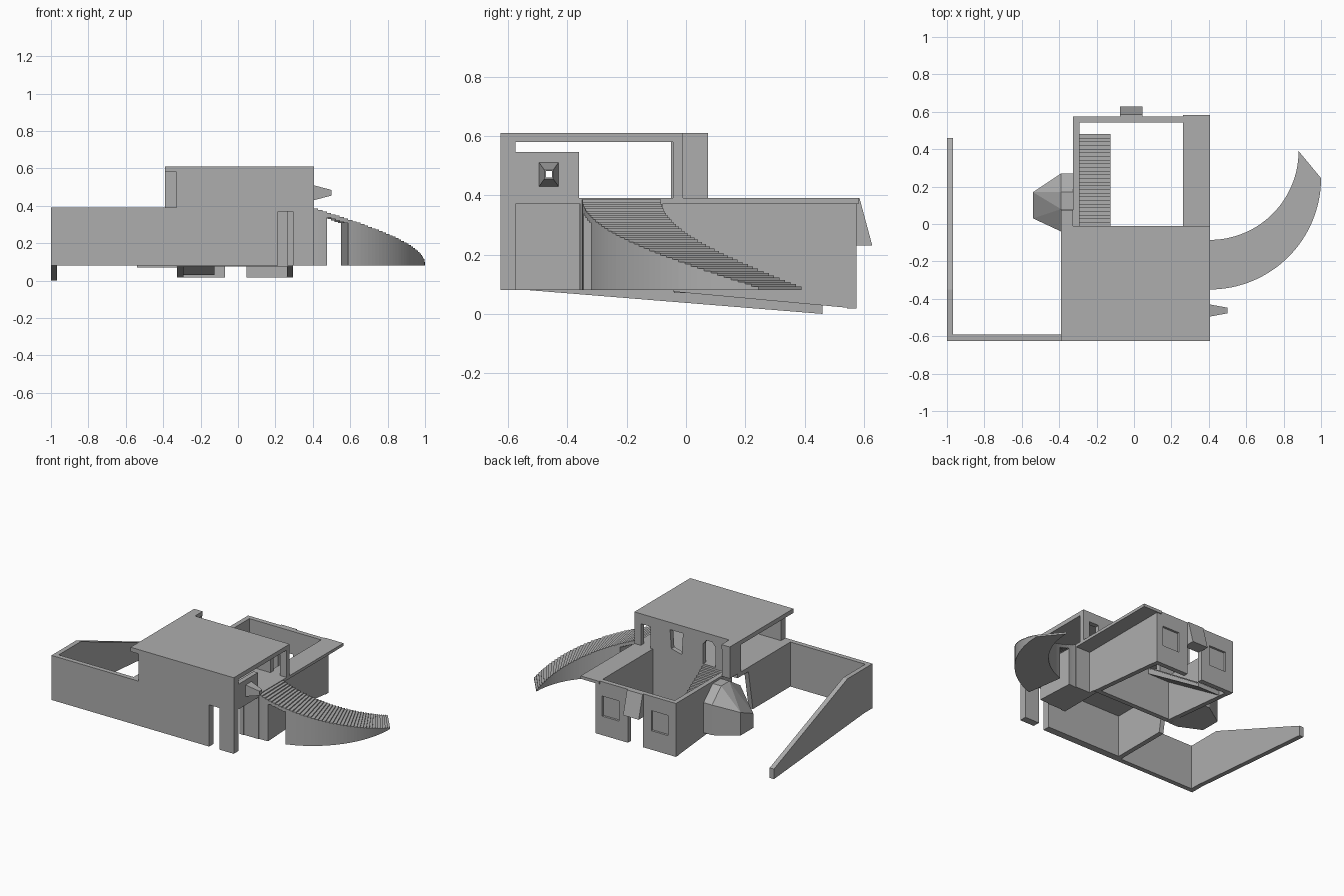
import bpy, bmesh, math
from mathutils import Vector

old = bpy.data.objects.get("Cube")
if old:
    bpy.data.objects.remove(old, do_unlink=True)

plaster = bpy.data.materials.new("grey_plaster")
plaster.use_nodes = True
GREY = (0.42, 0.42, 0.42, 1)
plaster.diffuse_color = GREY
plaster.node_tree.nodes["Principled BSDF"].inputs["Base Color"].default_value = GREY


def finish(name, bm):
    bmesh.ops.recalc_face_normals(bm, faces=bm.faces)
    mesh = bpy.data.meshes.new(name)
    bm.to_mesh(mesh)
    bm.free()
    mesh.materials.append(plaster)
    ob = bpy.data.objects.new(name, mesh)
    bpy.context.collection.objects.link(ob)
    return ob


def add_prism(bm, axis, outline, a, b):
    """Extrude an outline along an axis from a to b."""
    place = {"x": lambda p, t: (t, p[0], p[1]),
             "y": lambda p, t: (p[0], t, p[1]),
             "z": lambda p, t: (p[0], p[1], t)}[axis]
    low = [bm.verts.new(place(p, a)) for p in outline]
    high = [bm.verts.new(place(p, b)) for p in outline]
    bm.faces.new(low)
    bm.faces.new(high)
    n = len(outline)
    for i in range(n):
        j = (i + 1) % n
        bm.faces.new((low[i], low[j], high[j], high[i]))


def prism(name, axis, outline, a, b):
    bm = bmesh.new()
    add_prism(bm, axis, outline, a, b)
    return finish(name, bm)


def rect(a, b, c, d):
    return [(a, c), (b, c), (b, d), (a, d)]


def box(name, x0, x1, y0, y1, z0, z1):
    return prism(name, "z", rect(x0, x1, y0, y1), z0, z1)


def cut(target, axis, outline, a, b):
    """Cut an opening through a wall."""
    cutter = prism("cutter", axis, outline, a, b)
    mod = target.modifiers.new("opening", "BOOLEAN")
    mod.operation, mod.solver, mod.object = "DIFFERENCE", "EXACT", cutter
    bpy.context.view_layer.objects.active = target
    bpy.ops.object.modifier_apply(modifier=mod.name)
    bpy.data.objects.remove(cutter, do_unlink=True)


LOW, FLOOR, EAVE, TOP = 0.08, 0.39, 0.58, 0.61
L, R, F, B = -0.39, 0.405, -0.625, -0.01      # main house extents
CL, CR, CB = -0.325, 0.295, 0.575             # courtyard extents
T = 0.033

# Yard walls
box("yard_front_wall", -1, L, F, F + T, LOW, FLOOR)
prism("yard_side_wall", "x",
      [(F, LOW), (F, FLOOR), (-0.35, FLOOR), (0.46, 0.07), (0.46, 0), (-0.53, LOW)],
      -1, -0.967)

# House lower storey
front = box("house_front_wall", L, R, F, -0.575, LOW, FLOOR)
cut(front, "y", rect(0.215, 0.295, 0, 0.37), -0.7, -0.5)
prism("house_left_wall", "x",
      [(F, LOW), (F, FLOOR), (B, FLOOR), (B, 0.36), (-0.13, 0.36), (-0.18, LOW)], L, L + T)
box("house_right_wall", CR - T, CR, -0.36, B, LOW, FLOOR)
box("floor_slab", L, R, F, B, 0.37, FLOOR)

# House upper storey, open at both sides
box("upper_front_wall", -0.33, R, F, -0.575, FLOOR, EAVE)
back = box("house_back_wall", CL, CR, B - T, B, 0.075, FLOOR)
upper_back = box("upper_back_wall", -0.33, R, B - T, B, FLOOR, EAVE)
cut(upper_back, "y", rect(0.28, 0.355, 0.38, 0.54), -0.1, 0.1)
cut(upper_back, "y", [(0.04, 0.41), (0.12, 0.43), (0.13, 0.56), (0.03, 0.56)], -0.1, 0.1)
cut(upper_back, "y", [(-0.22, 0.38), (-0.125, 0.38), (-0.125, 0.53), (-0.15, 0.56),
                      (-0.195, 0.56), (-0.22, 0.53)], -0.1, 0.1)
parapet = box("side_parapet", R - T, R, F, -0.36, FLOOR, 0.545)
cut(parapet, "x", rect(-0.495, -0.43, 0.43, 0.51), 0.3, 0.5)
box("corner_post", L, -0.33, -0.05, 0.075, FLOOR, EAVE)
prism("roof", "z", [(L, F), (R, F), (R, B), (-0.325, B), (-0.325, 0.075), (L, 0.075)],
      EAVE, TOP)

# Hollow tapered spout on the parapet
bm = bmesh.new()
rings = []
for x, hy, hz in ((R, 0.0325, 0.04), (0.5, 0.015, 0.015), (0.5, 0.01, 0.011), (R - 0.02, 0.028, 0.035)):
    rings.append([bm.verts.new((x, -0.4625 + sy * hy, 0.47 + sz * hz))
                  for sy, sz in ((-1, -1), (1, -1), (1, 1), (-1, 1))])
for k in range(4):
    p, q = rings[k], rings[(k + 1) % 4]
    for i in range(4):
        j = (i + 1) % 4
        bm.faces.new((p[i], p[j], q[j], q[i]))
finish("spout", bm)

# Courtyard walls with a falling base
for name, x in (("courtyard_left_wall", CL), ("courtyard_right_wall", CR - T)):
    prism(name, "x", [(B - T, 0.075), (B - T, FLOOR), (CB, FLOOR), (CB, 0.018)], x, x + T)
rear = box("courtyard_back_wall", CL, CR, CB - T, CB, 0.018, FLOOR)
cut(rear, "y", rect(-0.07, 0.045, 0, 0.25), 0.5, 0.6)
for x in (-0.2, 0.18):
    cut(rear, "y", rect(x - 0.065, x + 0.065, 0.15, 0.29), CB - 0.015, 0.6)
box("walkway", CR - T, R, B, 0.582, 0.37, FLOOR)
prism("door_canopy", "x",
      [(CB - T, FLOOR), (0.585, FLOOR), (0.628, 0.23), (CB - T, 0.23)], -0.075, 0.045)

# Straight stair in the courtyard
STEPS = 26
y0, y1, z0, z1 = 0.48, -0.03, 0.05, FLOOR
outline = []
for i in range(STEPS):
    y = y0 + (y1 - y0) * i / STEPS
    z = z0 + (z1 - z0) * (i + 1) / STEPS
    outline += [(y, z), (y0 + (y1 - y0) * (i + 1) / STEPS, z)]
outline += [(y1, z1 - 0.035), (y0, z0 - 0.02)]
prism("courtyard_stair", "x", outline, CL + T, -0.125)

# Faceted bay on the left of the courtyard
bm = bmesh.new()
sides = [(CL, 0.27, 0.28), (L, 0.27, 0.28), (-0.54, 0.17, 0.23),
         (-0.54, 0.03, 0.17), (L, -0.04, 0.3), (CL, -0.04, 0.3)]
for x, y, z in sides:
    bm.verts.new((x, y, 0.07))
    bm.verts.new((x, y, z))
for x in (L, CL):
    for y in (0.08, 0.17):
        bm.verts.new((x, y, 0.375))
bmesh.ops.convex_hull(bm, input=bm.verts[:])
finish("side_bay", bm)

# Curved outer stair, with a passage under its upper part
box("stair_landing_block", CR, R, -0.355, -0.08, LOW, 0.37)
N = 40


def arc(cx, cy, r, t):
    a = t * math.pi / 2
    return (cx + r * math.sin(a), cy - r * math.cos(a))


bm = bmesh.new()
for i in range(N):
    t0, t1 = i / N, (i + 1) / N
    z = 0.385 - 0.3 * t0
    passage = 0.08 < (t0 + t1) / 2 < 0.21
    base = z - 0.025 if passage else LOW
    ring = [arc(R, 0.245, 0.595, t0), arc(R, 0.245, 0.595, t1),
            arc(R, 0.39, 0.475, t1), arc(R, 0.39, 0.475, t0)]
    add_prism(bm, "z", ring, base, z)
finish("curved_stair", bm)
